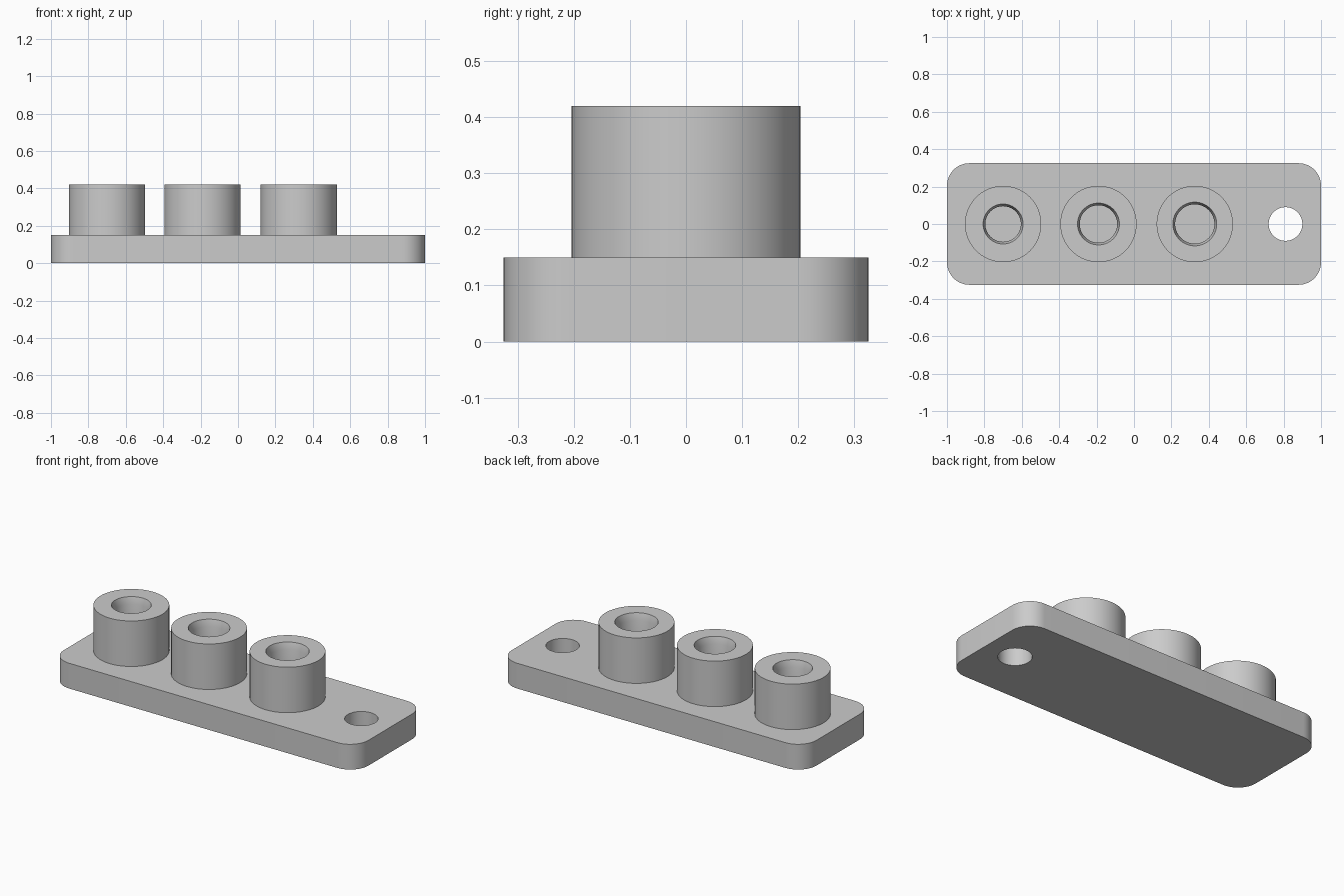
import bpy, bmesh, math

PLATE_TOP, BOSS_TOP = 0.15, 0.42
SEGMENTS = 64

old = bpy.data.objects.get("Cube")
if old:
    bpy.data.objects.remove(old, do_unlink=True)

grey = bpy.data.materials.new("light grey")
grey.use_nodes = True
grey.diffuse_color = (0.6, 0.6, 0.6, 1)
grey.node_tree.nodes["Principled BSDF"].inputs["Base Color"].default_value = (0.6, 0.6, 0.6, 1)


def add_object(name, bm):
    bmesh.ops.recalc_face_normals(bm, faces=bm.faces)
    mesh = bpy.data.meshes.new(name)
    bm.to_mesh(mesh)
    bm.free()
    mesh.materials.append(grey)
    obj = bpy.data.objects.new(name, mesh)
    bpy.context.collection.objects.link(obj)
    return obj


def select(obj):
    bpy.ops.object.select_all(action='DESELECT')
    obj.select_set(True)
    bpy.context.view_layer.objects.active = obj


def smooth(obj):
    select(obj)
    bpy.ops.object.shade_smooth_by_angle(angle=math.radians(20))


def lathe(name, x, profile):
    """Spin a radius/height profile around a vertical axis at x."""
    bm = bmesh.new()
    verts = [bm.verts.new((r, 0, z)) for r, z in profile]
    edges = [bm.edges.new(pair) for pair in zip(verts, verts[1:])]
    bmesh.ops.spin(bm, geom=verts + edges, cent=(0, 0, 0), axis=(0, 0, 1),
                   angle=math.tau, steps=SEGMENTS, use_duplicate=False)
    bmesh.ops.remove_doubles(bm, verts=bm.verts, dist=0.0001)
    obj = add_object(name, bm)
    obj.location.x = x
    return obj


# Base plate with rounded vertical corners
bm = bmesh.new()
bmesh.ops.create_cube(bm, size=1)
bmesh.ops.scale(bm, vec=(2, 0.65, PLATE_TOP), verts=bm.verts)
bmesh.ops.translate(bm, vec=(0, 0, PLATE_TOP / 2), verts=bm.verts)
upright = [e for e in bm.edges if abs(e.verts[0].co.z - e.verts[1].co.z) > 0.1]
bmesh.ops.bevel(bm, geom=upright, offset=0.12, segments=12, profile=0.5, affect='EDGES')
plate = add_object("base_plate", bm)

# Through hole near the left end
cutter = lathe("hole_cutter", 0.81, [(0, -0.1), (0.09, -0.1), (0.09, 0.3), (0, 0.3)])
cutter.hide_render = True
cut = plate.modifiers.new("mounting_hole", 'BOOLEAN')
cut.operation, cut.solver, cut.object = 'DIFFERENCE', 'EXACT', cutter
select(plate)
bpy.ops.object.modifier_apply(modifier=cut.name)
bpy.data.objects.remove(cutter, do_unlink=True)
smooth(plate)

# Bosses with chamfered blind bores that widen along the row
bosses = (("right_boss", -0.70, 0.095), ("middle_boss", -0.19, 0.10), ("left_boss", 0.325, 0.105))
for name, x, bore in bosses:
    smooth(lathe(name, x, [
        (0, PLATE_TOP - 0.02), (0.204, PLATE_TOP - 0.02), (0.204, BOSS_TOP),
        (bore + 0.012, BOSS_TOP), (bore, BOSS_TOP - 0.04),
        (bore, PLATE_TOP + 0.002), (0, PLATE_TOP + 0.002)]))
